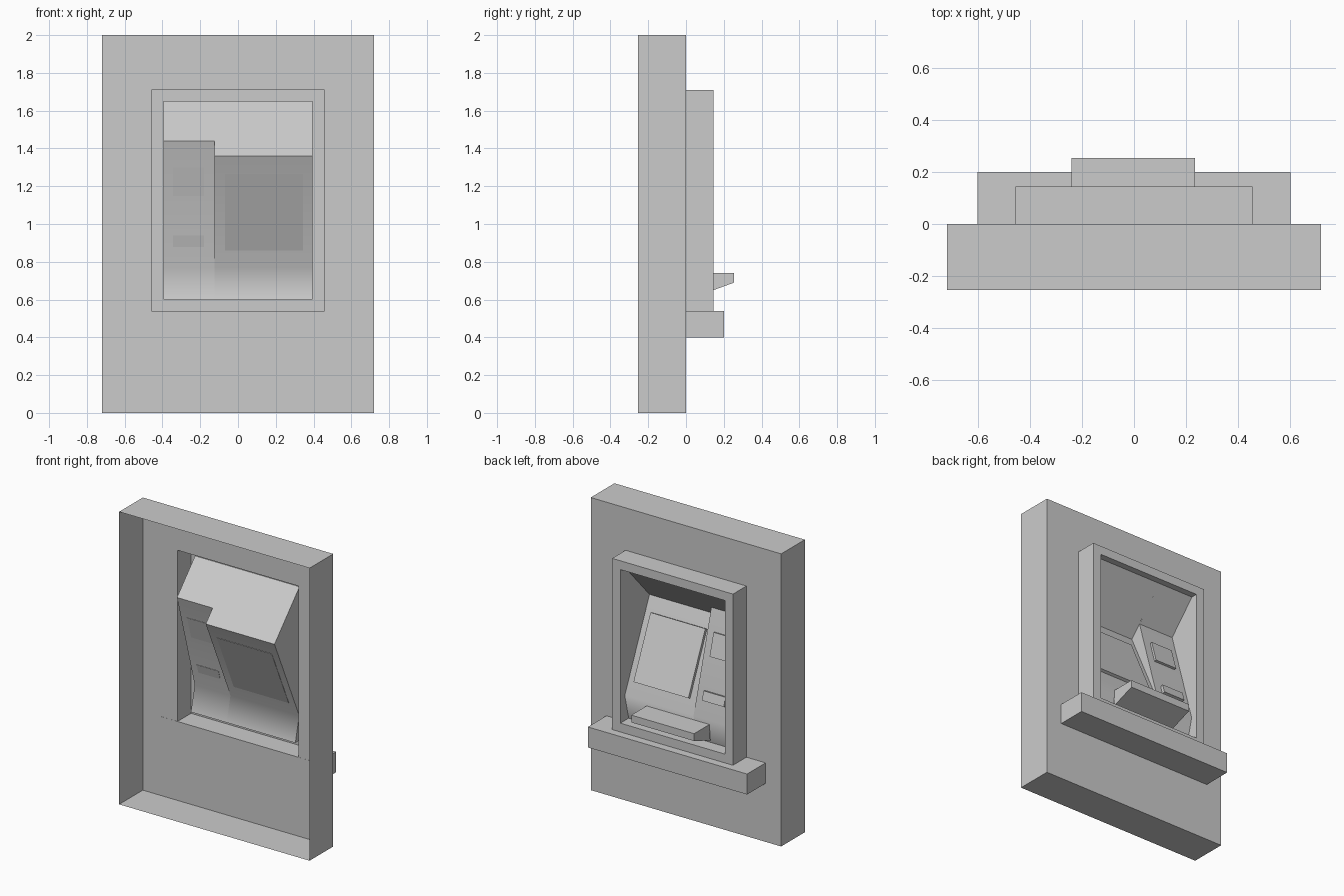
import bpy
import bmesh
from math import radians
from mathutils import Vector

cube = bpy.data.objects.get("Cube")
if cube:
    bpy.data.objects.remove(cube, do_unlink=True)

grey = bpy.data.materials.new("plain_grey")
grey.use_nodes = True
grey.diffuse_color = (0.6, 0.6, 0.6, 1)
grey.node_tree.nodes["Principled BSDF"].inputs["Base Color"].default_value = (0.6, 0.6, 0.6, 1)


def finish(name, bm):
    bmesh.ops.recalc_face_normals(bm, faces=bm.faces[:])
    mesh = bpy.data.meshes.new(name)
    bm.to_mesh(mesh)
    bm.free()
    mesh.materials.append(grey)
    obj = bpy.data.objects.new(name, mesh)
    bpy.context.collection.objects.link(obj)
    return obj


def loft(name, rings):
    """Open shell through rectangular rings given as (half width, bottom, top, y)."""
    bm = bmesh.new()
    loops = [[bm.verts.new(c) for c in ((-w, y, lo), (w, y, lo), (w, y, hi), (-w, y, hi))]
             for w, lo, hi, y in rings]
    for a, b in zip(loops, loops[1:]):
        for i in range(4):
            j = (i + 1) % 4
            bm.faces.new((a[i], a[j], b[j], b[i]))
    return finish(name, bm)


def prism(name, profile, x0, x1, closed=True, caps=(True, True)):
    """Extrude a (y, z) profile along x."""
    bm = bmesh.new()
    ends = [[bm.verts.new((x, y, z)) for y, z in profile] for x in (x0, x1)]
    n = len(profile)
    for i in range(n if closed else n - 1):
        j = (i + 1) % n
        bm.faces.new((ends[0][i], ends[0][j], ends[1][j], ends[1][i]))
    for end, capped in zip(ends, caps):
        if capped:
            bm.faces.new(end)
    return finish(name, bm)


def raised_plate(name, top, bottom, z_top, z_bottom, x0, x1, height):
    """Slab standing proud of the sloped face between two (y, z) points."""
    top, bottom = Vector(top), Vector(bottom)
    along = bottom - top
    normal = Vector((-along.y, along.x)).normalized()
    a, b = (top + along * ((z - top.y) / along.y) for z in (z_top, z_bottom))
    prism(name, [a - normal * 0.002, b - normal * 0.002,
                 b + normal * height, a + normal * height], x0, x1)


# Wall surround, open at the rear, and the projecting hollow frame
loft("wall_surround", [(0.72, 0, 2, -0.255), (0.72, 0, 2, 0), (0.457, 0.54, 1.71, 0)])
loft("opening_frame", [(0.457, 0.54, 1.71, 0), (0.457, 0.54, 1.71, 0.145),
                       (0.395, 0.6, 1.65, 0.145)])

# Recess: wide screen bay and narrower, shallower slot column
SIDE, STEP = 0.395, -0.125
screen_ridge, column_ridge, foot = (-0.17, 1.36), (-0.095, 1.44), (0.097, 0.77)


def bay(name, ridge, x0, x1, caps):
    profile = [(0.145, 1.65), (0.1, 1.65), ridge, foot, (0.055, 0.6), (0.145, 0.6)]
    obj = prism(name, profile, x0, x1, closed=False, caps=caps)
    bpy.ops.object.select_all(action="DESELECT")
    obj.select_set(True)
    bpy.context.view_layer.objects.active = obj
    bpy.ops.object.shade_smooth_by_angle(angle=radians(40))
    obj.modifiers.new("soft_foot", "WEIGHTED_NORMAL").keep_sharp = True


bay("screen_bay", screen_ridge, STEP, SIDE, (False, True))
bay("slot_column", column_ridge, -SIDE, STEP, (True, False))

# Triangular side wall joining the two bays
bm = bmesh.new()
bm.faces.new([bm.verts.new((STEP, y, z)) for y, z in (column_ridge, screen_ridge, foot)])
finish("bay_step", bm)

# Raised screen and slot plates
raised_plate("screen", screen_ridge, foot, 1.265, 0.86, -0.07, 0.345, 0.02)
raised_plate("upper_slot", column_ridge, foot, 1.3, 1.15, -0.345, -0.18, 0.015)
raised_plate("lower_slot", column_ridge, foot, 0.94, 0.88, -0.345, -0.18, 0.02)

# Keypad tray and the shelf below the frame
prism("keypad_tray", [(0.09, 0.74), (0.255, 0.74), (0.255, 0.69), (0.145, 0.65), (0.08, 0.626)],
      -0.24, 0.235)
prism("shelf", [(-0.001, 0.4), (0.2, 0.4), (0.2, 0.54), (-0.001, 0.54)], -0.602, 0.602)
